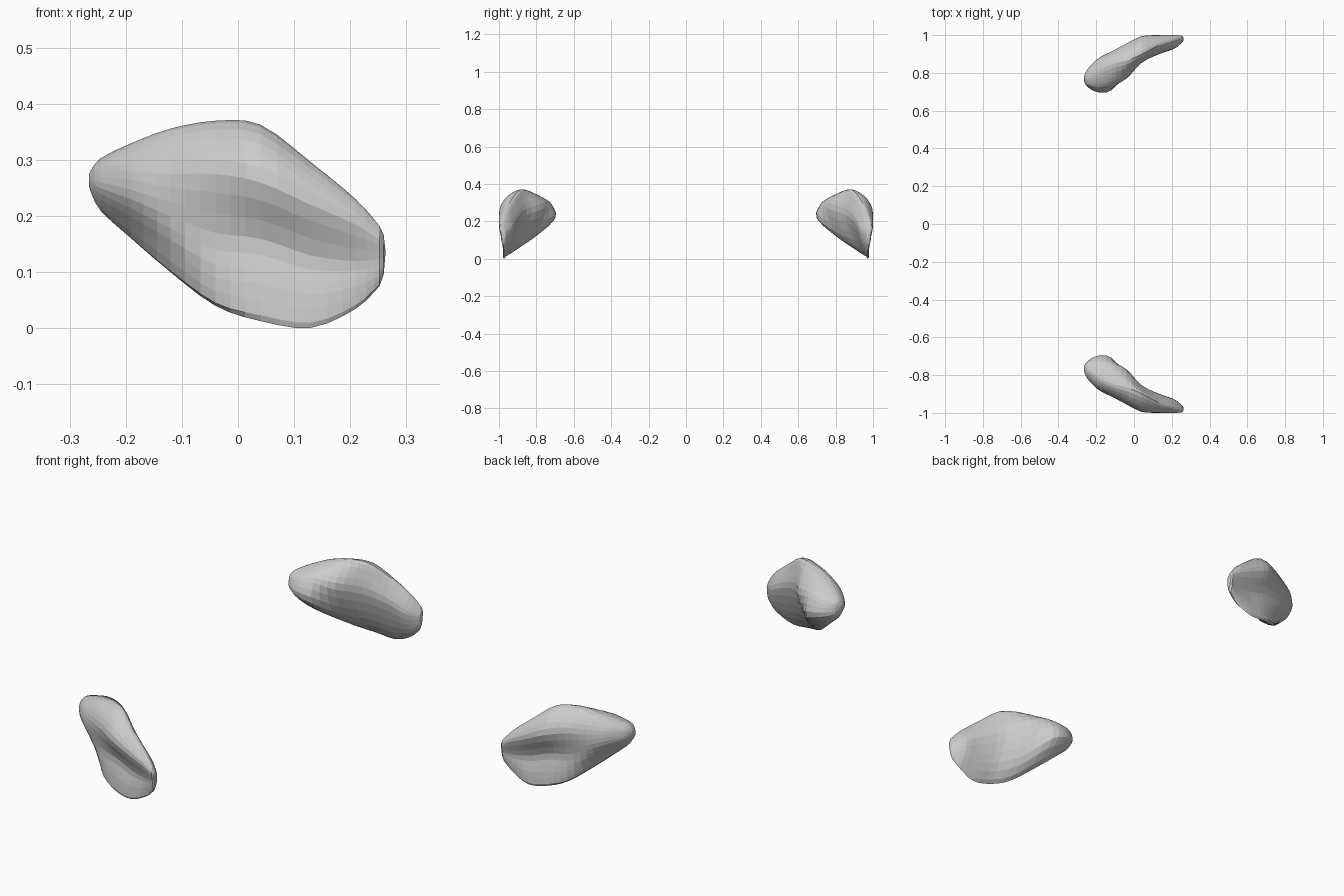
import bpy, bmesh
from mathutils import Vector

if "Cube" in bpy.data.objects:
    bpy.data.objects.remove(bpy.data.objects["Cube"])

# Cross-sections along x: x, then (y, z) at bottom, outer low, groove, rim, top, inner, inner low
SECTIONS = [
    (-.263, [(.765, .245), (.78, .25), (.785, .262), (.782, .275), (.77, .28), (.755, .272), (.752, .255)]),
    (-.245, [(.765, .21), (.795, .222), (.82, .25), (.815, .28), (.775, .303), (.735, .285), (.725, .24)]),
    (-.19, [(.775, .16), (.83, .185), (.872, .23), (.873, .28), (.81, .33), (.715, .285), (.70, .225)]),
    (-.12, [(.84, .10), (.885, .14), (.907, .20), (.912, .275), (.845, .356), (.728, .29), (.715, .20)]),
    (-.04, [(.92, .04), (.935, .09), (.932, .17), (.955, .275), (.865, .370), (.77, .265), (.825, .13)]),
    (.04, [(.962, .013), (.963, .08), (.952, .16), (.994, .26), (.898, .363), (.853, .235), (.90, .10)]),
    (.13, [(.975, .001), (.975, .06), (.965, .13), (1.0, .22), (.945, .296), (.898, .20), (.932, .08)]),
    (.21, [(.973, .035), (.98, .075), (.98, .12), (1.0, .185), (.97, .23), (.926, .16), (.945, .08)]),
    (.252, [(.977, .075), (.987, .095), (.991, .125), (.998, .158), (.985, .183), (.958, .145), (.962, .10)]),
]


def with_shoulders(pts):
    """Add a rounded shoulder on each side of the top point."""
    bottom, low, groove, rim, top, inner, inner_low = pts
    outer_s = (rim[0] * .65 + top[0] * .35, rim[1] * .33 + top[1] * .67)
    inner_s = (inner[0] * .6 + top[0] * .4, inner[1] * .35 + top[1] * .65)
    return [bottom, low, groove, rim, outer_s, top, inner_s, inner, inner_low]


def spline(p0, p1, p2, p3, t):
    return 0.5 * (2 * p1 + (p2 - p0) * t + (2 * p0 - 5 * p1 + 4 * p2 - p3) * t * t
                  + (3 * p1 - p0 - 3 * p2 + p3) * t ** 3)


def refine(pts, steps, closed):
    """Smooth curve passing through all points."""
    n, out = len(pts), []
    get = (lambda i: pts[i % n]) if closed else (lambda i: pts[max(0, min(n - 1, i))])
    for i in range(n if closed else n - 1):
        for s in range(steps):
            out.append(spline(get(i - 1), get(i), get(i + 1), get(i + 2), s / steps))
    if not closed:
        out.append(pts[-1])
    return out


# Refine around each section, then lengthwise
rings = [refine([Vector((x, y, z)) for y, z in with_shoulders(pts)], 3, True) for x, pts in SECTIONS]
rows = [refine(list(line), 3, False) for line in zip(*rings)]


def build_lobe(name, side):
    bm = bmesh.new()
    grid = [[bm.verts.new((p.x, p.y * side, p.z)) for p in row] for row in rows]
    n, m = len(grid), len(grid[0])
    for i in range(n):
        for j in range(m - 1):
            k = (i + 1) % n
            bm.faces.new((grid[i][j], grid[k][j], grid[k][j + 1], grid[i][j + 1]))
    # Rounded end caps: a smaller ring, then a tip
    for j, dx in ((0, -.003), (m - 1, .011)):
        ring = [row[j] for row in grid]
        centre = sum((v.co for v in ring), Vector()) / n
        shift = Vector((dx, 0, 0))
        inner = [bm.verts.new(v.co.lerp(centre, .35) + shift * .7) for v in ring]
        tip = bm.verts.new(centre + shift)
        for i in range(n):
            k = (i + 1) % n
            bm.faces.new((ring[i], ring[k], inner[k], inner[i]))
            bm.faces.new((inner[i], inner[k], tip))
    bmesh.ops.recalc_face_normals(bm, faces=bm.faces)
    mesh = bpy.data.meshes.new(name)
    bm.to_mesh(mesh)
    bm.free()
    bpy.context.collection.objects.link(bpy.data.objects.new(name, mesh))


# Mirrored pair
build_lobe("front_bone", -1)
build_lobe("back_bone", 1)
